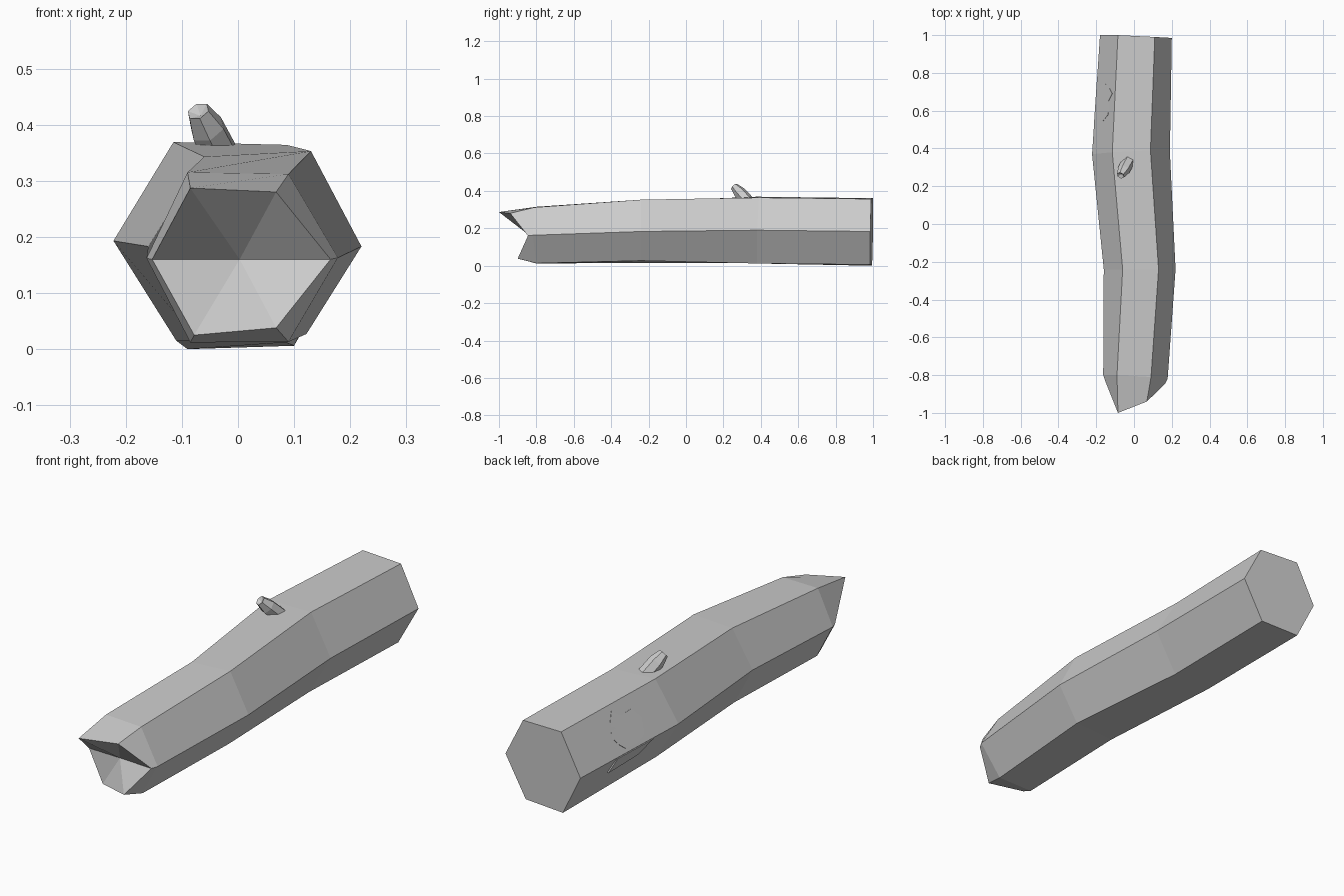
import bpy, bmesh
from mathutils import Vector

if "Cube" in bpy.data.objects:
    bpy.data.objects.remove(bpy.data.objects["Cube"])

bark = bpy.data.materials.new("grey_bark")
bark.diffuse_color = (0.6, 0.6, 0.6, 1)
bark.use_nodes = True
bark.node_tree.nodes["Principled BSDF"].inputs["Base Color"].default_value = bark.diffuse_color


def make_object(name, bm):
    bmesh.ops.recalc_face_normals(bm, faces=bm.faces[:])
    mesh = bpy.data.meshes.new(name)
    bm.to_mesh(mesh)
    bm.free()
    mesh.materials.append(bark)
    obj = bpy.data.objects.new(name, mesh)
    bpy.context.collection.objects.link(obj)
    return obj


def loft(name, rings, start_centre=None, end_centre=None):
    """Skin rings of equal length; each end is a flat cap or a fan to a centre."""
    bm = bmesh.new()
    loops = [[bm.verts.new(p) for p in ring] for ring in rings]
    n = len(loops[0])
    for a, b in zip(loops, loops[1:]):
        for i in range(n):
            j = (i + 1) % n
            bm.faces.new((a[i], a[j], b[j], b[i]))
    for loop, centre in ((loops[0], start_centre), (loops[-1], end_centre)):
        if centre is None:
            bm.faces.new(loop)
        else:
            c = bm.verts.new(centre)
            for i in range(n):
                bm.faces.new((loop[i], loop[(i + 1) % n], c))
    return make_object(name, bm)


# Log: six-sided rings, corners ordered
# top left, top right, right, bottom right, bottom left, left
log_rings = [
    # splintered front rim
    [(-.085, -1, .287), (.068, -.94, .28), (.165, -.845, .16),
     (.068, -.9, .038), (-.078, -.84, .025), (-.153, -.83, .16)],
    [(-.09, -.8, .315), (.09, -.81, .312), (.178, -.82, .163),
     (.09, -.8, .013), (-.085, -.8, .012), (-.163, -.8, .162)],
    [(-.06, -.24, .343), (.13, -.24, .353), (.22, -.24, .183),
     (.122, -.24, .027), (-.07, -.24, .015), (-.16, -.24, .183)],
    [(-.115, .38, .369), (.087, .39, .364), (.19, .38, .19),
     (.085, .38, .012), (-.11, .37, .015), (-.222, .37, .193)],
    # sawn back end
    [(-.085, 1, .361), (.11, .99, .357), (.2, .985, .183),
     (.1, .985, .006), (-.09, .995, 0), (-.18, 1, .18)],
]
loft("log", log_rings, start_centre=(.003, -.835, .16))

# Broken twig stump leaning forward and left
base, tip = Vector((-.03, .33, .345)), Vector((-.071, .257, .424))
axis = (tip - base).normalized()
side = axis.cross(Vector((0, 0, 1))).normalized()
up = side.cross(axis)


def twig_ring(centre, radius):
    corners = [(1, 0), (.5, .87), (-.5, .87), (-1, 0), (-.5, -.87), (.5, -.87)]
    return [centre + radius * (u * side + v * up) for u, v in corners]


loft("twig_stump", [twig_ring(base, .034), twig_ring(base.lerp(tip, .6), .033),
                    twig_ring(tip, .021)], end_centre=tip - axis * .012)


# Thin bark patches on the two left sides of the log
def bark_patch(name, edge, outline):
    """Outline is (y, fraction from the left corner line towards another corner)."""
    def at(y, f):
        t = (y - .375) / .622
        left = Vector(log_rings[3][5]).lerp(Vector(log_rings[4][5]), t)
        other = Vector(log_rings[3][edge]).lerp(Vector(log_rings[4][edge]), t)
        p = left.lerp(other, f)
        p.y = y
        return p
    normal = (at(.8, 0) - at(.5, 0)).cross(at(.6, 1) - at(.6, 0)).normalized()
    if normal.x > 0:
        normal.negate()
    loft(name, [[at(*p) - normal * .003 for p in outline],
                [at(*p) + normal * .003 for p in outline]])


bark_patch("upper_bark_patch", 0,
           [(.75, .4), (.72, .7), (.69, .87), (.65, .7), (.58, .72), (.545, .47),
            (.57, .15), (.63, .06), (.70, .08), (.725, .2)])
bark_patch("lower_bark_patch", 4,
           [(.76, .02), (.53, .02), (.59, .35), (.77, .42)])
